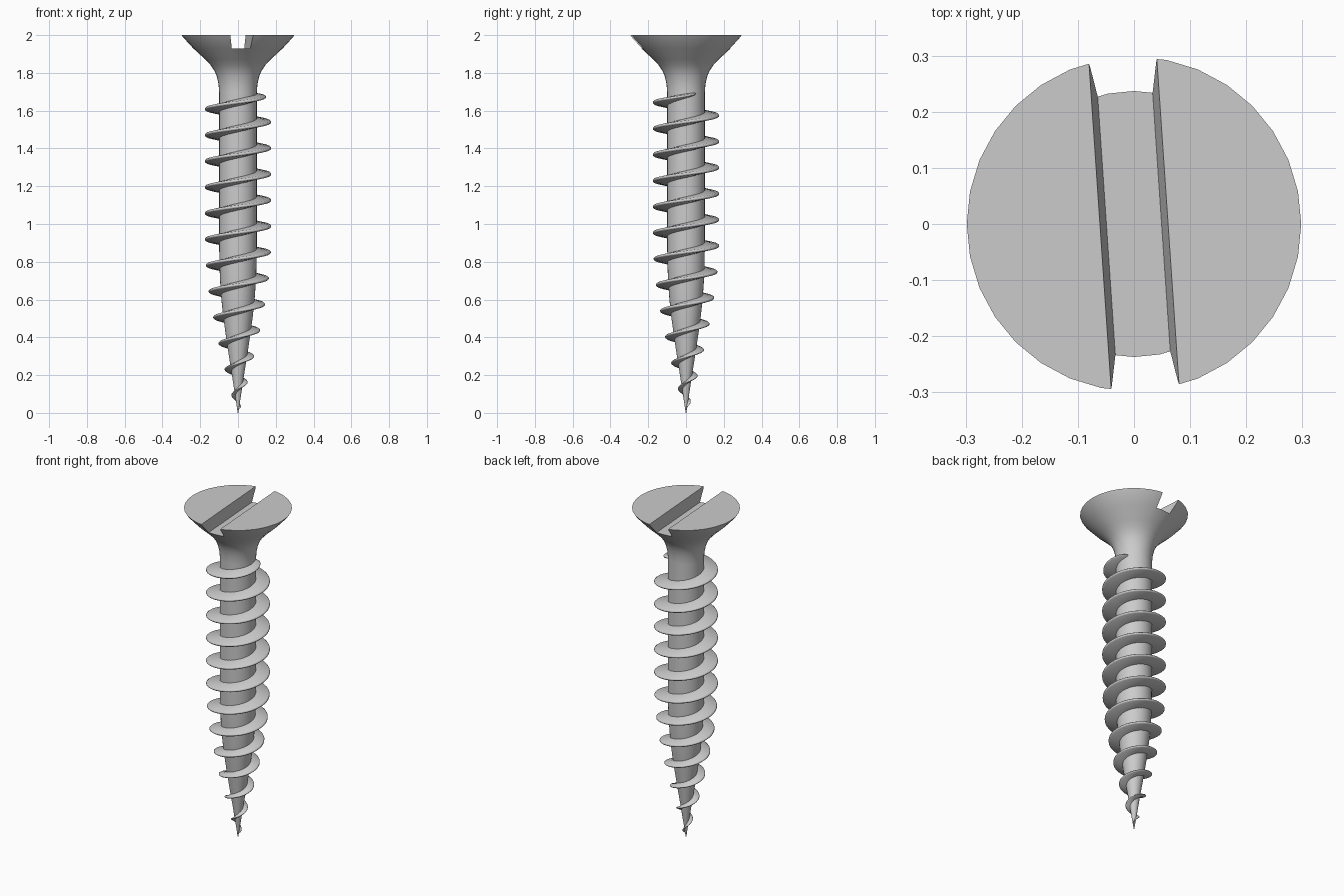
import bpy, bmesh, math
from mathutils import Matrix

if "Cube" in bpy.data.objects:
    bpy.data.objects.remove(bpy.data.objects["Cube"])

SEG = 32
PITCH = 0.138


def make_object(name, bm):
    bmesh.ops.recalc_face_normals(bm, faces=bm.faces[:])
    mesh = bpy.data.meshes.new(name)
    bm.to_mesh(mesh)
    bm.free()
    obj = bpy.data.objects.new(name, mesh)
    bpy.context.collection.objects.link(obj)
    return obj


def shade(obj, angle=35):
    bpy.ops.object.select_all(action='DESELECT')
    obj.select_set(True)
    bpy.context.view_layer.objects.active = obj
    bpy.ops.object.shade_smooth_by_angle(angle=math.radians(angle))


def lerp_table(table, z):
    for (z0, a), (z1, b) in zip(table, table[1:]):
        if z <= z1:
            t = max(0.0, (z - z0) / (z1 - z0))
            return a + (b - a) * t
    return table[-1][1]


def loft(name, rings):
    """Skin a list of closed rings and cap both ends."""
    bm = bmesh.new()
    vr = [[bm.verts.new(p) for p in ring] for ring in rings]
    n = len(vr[0])
    for a, b in zip(vr, vr[1:]):
        for i in range(n):
            j = (i + 1) % n
            bm.faces.new((a[i], a[j], b[j], b[i]))
    bm.faces.new(vr[0])
    bm.faces.new(vr[-1])
    return make_object(name, bm)


# shank and countersunk head: one revolved (z, radius) profile
PROFILE = [(0.0, 0.002), (0.05, 0.009), (0.1, 0.017), (0.2, 0.032), (0.3, 0.048),
           (0.4, 0.063), (0.5, 0.077), (0.6, 0.088), (0.7, 0.095), (0.8, 0.099),
           (1.0, 0.1), (1.4, 0.1), (1.7, 0.1), (1.74, 0.103), (1.78, 0.112),
           (1.81, 0.124), (1.84, 0.144), (1.87, 0.172), (1.93, 0.237),
           (1.99, 0.292), (2.0, 0.298)]
rings = [[(r * math.cos(2 * math.pi * i / SEG), r * math.sin(2 * math.pi * i / SEG), z)
          for i in range(SEG)] for z, r in PROFILE]
body = loft("shank_and_head", rings)

# slot: tapered, slightly turned cutter
section = [(-0.049, 1.93), (0.049, 1.93), (0.069, 2.05), (-0.069, 2.05)]
slot = loft("slot_cutter", [[(x, y, z) for x, z in section] for y in (-0.5, 0.5)])
slot.data.transform(Matrix.Rotation(math.radians(3.9), 4, 'Z'))
slot.hide_render = True
mod = body.modifiers.new("slot", 'BOOLEAN')
mod.operation = 'DIFFERENCE'
mod.solver = 'EXACT'
mod.object = slot
bpy.context.view_layer.objects.active = body
bpy.ops.object.modifier_apply(modifier=mod.name)
bpy.data.objects.remove(slot)
shade(body)

# thread: right-handed helix whose crest narrows to the tip and fades at the top
CREST = [(0.0, 0.008), (0.09, 0.034), (0.16, 0.05), (0.23, 0.071), (0.3, 0.086),
         (0.37, 0.104), (0.44, 0.118), (0.51, 0.132), (0.575, 0.143), (0.64, 0.155),
         (0.71, 0.163), (0.78, 0.17), (0.9, 0.176), (1.7, 0.176)]
Z0, Z1 = 0.03, 1.69
steps = int((Z1 - Z0) / PITCH * 36)
rings = []
for k in range(steps + 1):
    z = Z0 + (Z1 - Z0) * k / steps
    ang = (z - 1.54) / PITCH * 2 * math.pi
    core = lerp_table(PROFILE, z)
    crest = lerp_table(CREST, z)
    fade = min(1.0, (Z1 - z) / 0.035)
    crest = core + (crest - core) * math.sqrt(max(fade, 0.0))
    root = core * 0.8
    size = min(1.0, 0.4 + z) * (0.5 + 0.5 * fade)
    ring = []
    for r, h in ((root, -0.021), (crest - 0.006 * size, -0.008), (crest, -0.003),
                 (crest, 0.003), (crest - 0.006 * size, 0.008), (root, 0.021)):
        ring.append((r * math.cos(ang), r * math.sin(ang), z + h * size))
    rings.append(ring)
thread = loft("thread", rings)
shade(thread, 60)
